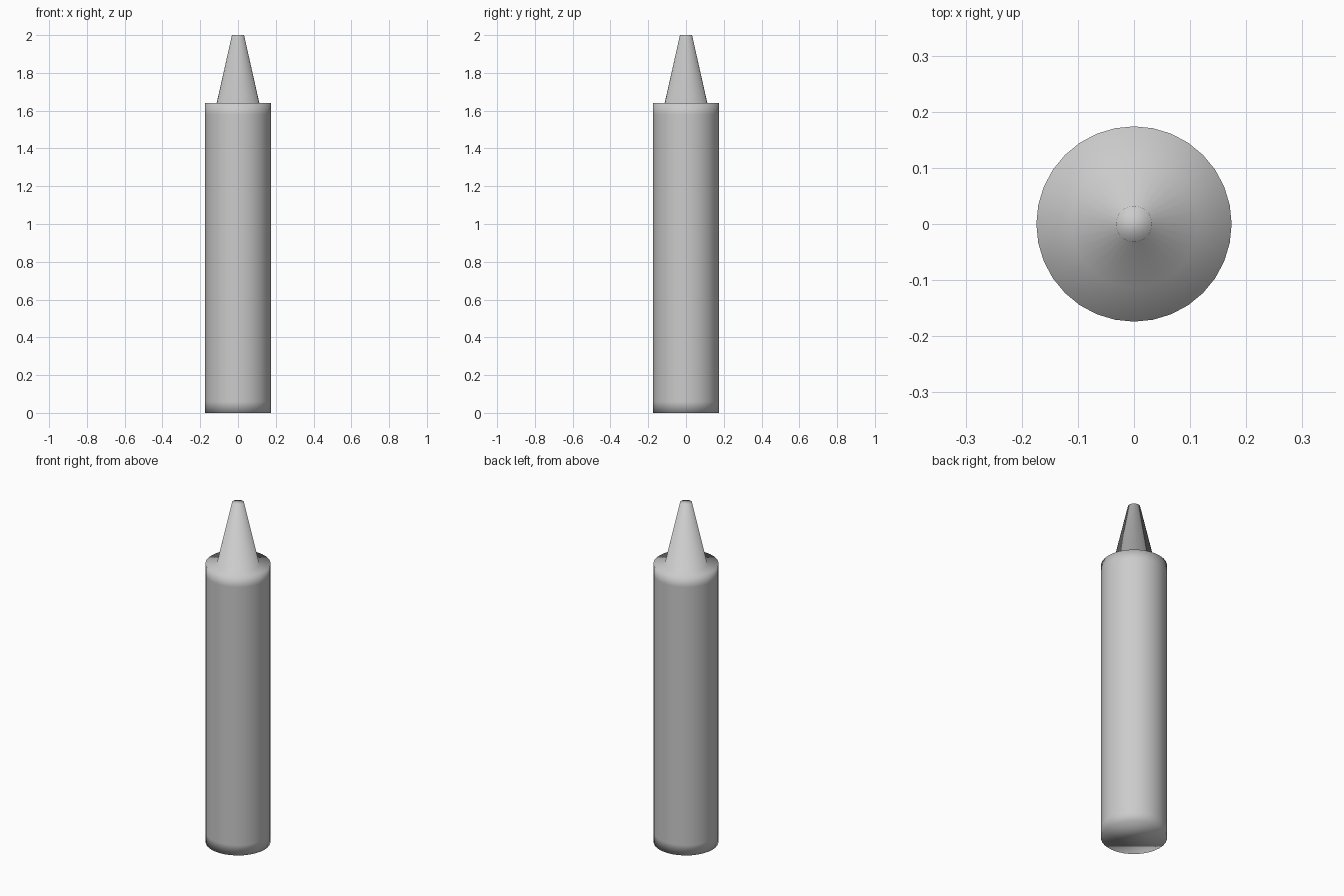
import bpy, bmesh, math

if "Cube" in bpy.data.objects:
    bpy.data.objects.remove(bpy.data.objects["Cube"])

SIDES = 32

# Lathe profile (radius, height): barrel with support loops, flat shoulder, tapered tip
PROFILE = [(0.174, 0.0), (0.174, 0.06), (0.174, 1.58), (0.174, 1.64),
           (0.113, 1.64), (0.032, 2.0)]


def lathe(name, profile, sides):
    bm = bmesh.new()
    rings = []
    for r, z in profile:
        rings.append([bm.verts.new((r * math.cos(2 * math.pi * i / sides),
                                    r * math.sin(2 * math.pi * i / sides), z))
                      for i in range(sides)])
    for low, high in zip(rings, rings[1:]):
        for i in range(sides):
            j = (i + 1) % sides
            bm.faces.new((low[i], low[j], high[j], high[i]))
    # Flat end caps
    bm.faces.new(list(reversed(rings[0])))
    bm.faces.new(rings[-1])
    for f in bm.faces:
        f.smooth = True
    mesh = bpy.data.meshes.new(name)
    bm.to_mesh(mesh)
    bm.free()
    obj = bpy.data.objects.new(name, mesh)
    bpy.context.collection.objects.link(obj)
    return obj


# Wax stick: one continuous smooth-shaded body
lathe("crayon", PROFILE, SIDES)
